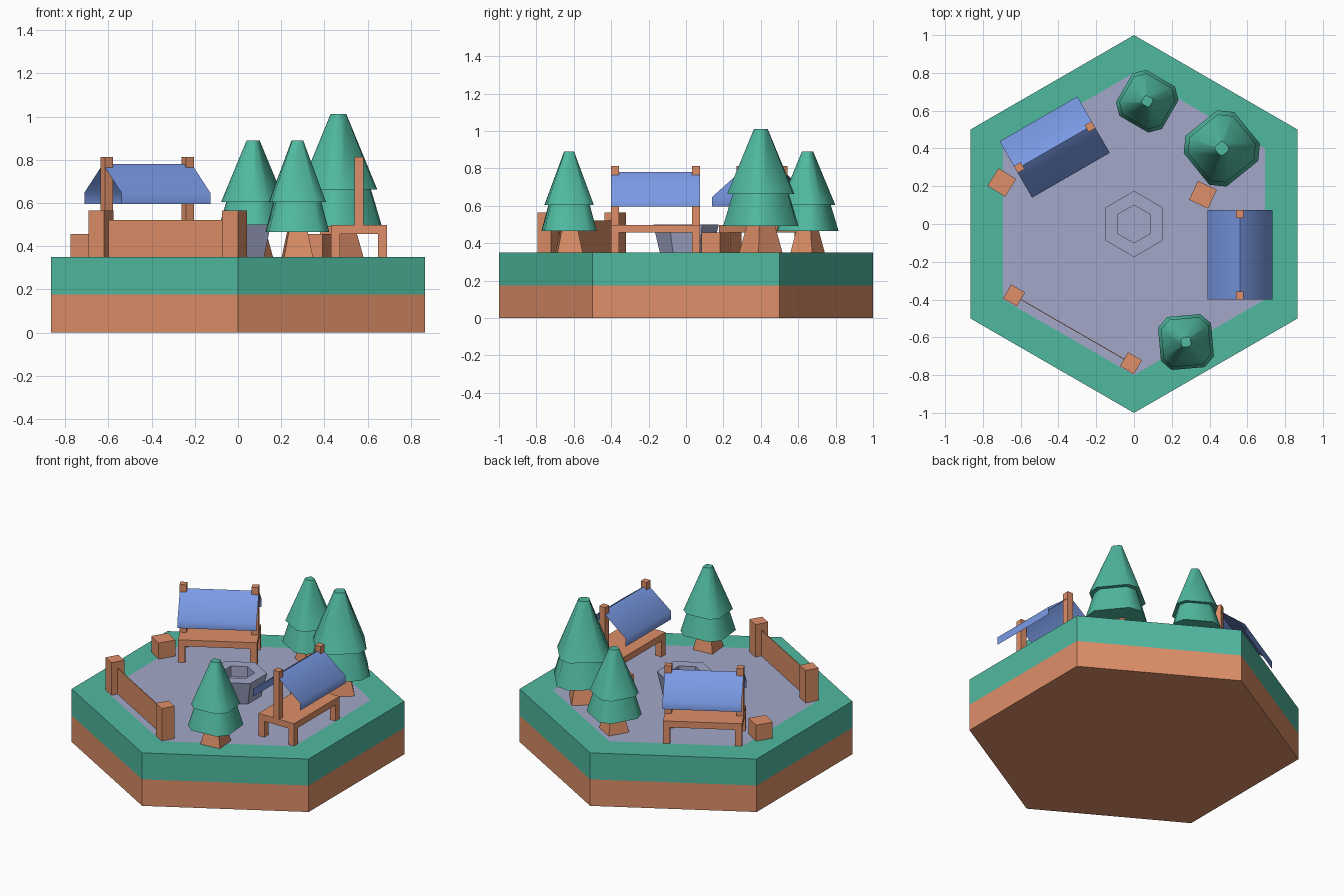
import bpy, bmesh
from math import radians, cos, sin
from mathutils import Matrix, Vector

cube = bpy.data.objects.get("Cube")
if cube:
    bpy.data.objects.remove(cube, do_unlink=True)

GROUND = 0.35


def make_material(name, rgb):
    def linear(c):
        c /= 255
        return c / 12.92 if c <= 0.04045 else ((c + 0.055) / 1.055) ** 2.4
    color = [linear(c) for c in rgb] + [1.0]
    mat = bpy.data.materials.new(name)
    mat.use_nodes = True
    mat.diffuse_color = color
    for node in mat.node_tree.nodes:
        if node.type == 'BSDF_PRINCIPLED':
            node.inputs["Base Color"].default_value = color
    return mat


GREEN = make_material("leaf green", (80, 185, 160))
BROWN = make_material("earth brown", (222, 143, 104))
BLUE = make_material("cloth blue", (122, 155, 230))
STONE = make_material("stone grey", (162, 167, 200))


def finish(name, bm, mats, place=Matrix(), smooth=None):
    bm.transform(place)
    mesh = bpy.data.meshes.new(name)
    bm.to_mesh(mesh)
    bm.free()
    for mat in mats:
        mesh.materials.append(mat)
    obj = bpy.data.objects.new(name, mesh)
    bpy.context.collection.objects.link(obj)
    if smooth:
        bpy.ops.object.select_all(action='DESELECT')
        obj.select_set(True)
        bpy.context.view_layer.objects.active = obj
        bpy.ops.object.shade_smooth_by_angle(angle=radians(smooth))
    return obj


def add_loft(bm, angles, rings):
    """Stack polygon rings of (radius, height), capped at both ends."""
    loops = [[bm.verts.new((r * cos(radians(a)), r * sin(radians(a)), z))
              for a in angles] for r, z in rings]
    n = len(angles)
    bands = []
    for low, high in zip(loops, loops[1:]):
        bands.append([bm.faces.new((low[i], low[(i + 1) % n], high[(i + 1) % n], high[i]))
                      for i in range(n)])
    bm.faces.new(loops[0][::-1])
    cap = bm.faces.new(loops[-1])
    return bands, cap


def add_box(bm, center, size):
    matrix = Matrix.Translation(center) @ Matrix.Diagonal((*size, 1))
    bmesh.ops.create_cube(bm, size=1, matrix=matrix)


def placed(x, y, turn=0, scale=1):
    return (Matrix.Translation((x, y, GROUND)) @ Matrix.Rotation(radians(turn), 4, 'Z')
            @ Matrix.Scale(scale, 4))


# Hexagonal ground tile: earth, grass rim and paved middle
hexagon = range(30, 390, 60)
bm = bmesh.new()
bands, cap = add_loft(bm, hexagon, [(1, 0), (1, GROUND / 2), (1, GROUND), (0.8, GROUND)])
for face in bands[1] + bands[2]:
    face.material_index = 1
cap.material_index = 2
finish("ground_tile", bm, [BROWN, GREEN, STONE])

# Stone well with a sunken middle
bm = bmesh.new()
add_loft(bm, hexagon, [(0.14, 0), (0.175, 0.15), (0.1, 0.15), (0.1, 0.08)])
finish("well", bm, [STONE], placed(0, 0))


# Market stalls: table on legs, two posts and an open cloth roof
def stall(label, place):
    half_x, half_y, beam = 0.13, 0.2375, 0.042
    end = half_y - beam / 2
    side = half_x - beam / 2
    bm = bmesh.new()
    add_box(bm, (0, 0, 0.127), (2 * half_x, 2 * half_y, beam))
    for sy in (-1, 1):
        add_box(bm, (0, sy * end, 0.305), (beam, beam, 0.315))
        for sx in (-1, 1):
            add_box(bm, (sx * side, sy * end, 0.053), (beam, beam, 0.106))
    finish(label + "_stall_table", bm, [BROWN], place)

    bm = bmesh.new()
    profile = [(-0.172, 0.245), (-0.172, 0.297), (0, 0.43), (0.172, 0.297), (0.172, 0.245)]
    rows = [[bm.verts.new((x, y, z)) for x, z in profile] for y in (-half_y, half_y)]
    for i in range(len(profile) - 1):
        bm.faces.new((rows[0][i], rows[0][i + 1], rows[1][i + 1], rows[1][i]))
    bmesh.ops.reverse_faces(bm, faces=bm.faces)
    bm.normal_update()
    if sum(f.normal.z for f in bm.faces) < 0:
        bmesh.ops.reverse_faces(bm, faces=bm.faces)
    finish(label + "_stall_roof", bm, [BLUE], place, smooth=60)


stall("left", placed(0.56, -0.1625))
stall("right", placed(-0.42, 0.407, -60))


# Trees: tapered trunk with two tiers of chamfered square foliage
def tree(label, place):
    bm = bmesh.new()
    add_loft(bm, range(0, 360, 90), [(0.095, 0), (0.06, 0.125)])
    finish(label + "_tree_trunk", bm, [BROWN], place)
    chamfered = [a + d for a in range(0, 360, 90) for d in (-13, 13)]
    bm = bmesh.new()
    add_loft(bm, chamfered, [(0.166, 0.115), (0.122, 0.262)])
    add_loft(bm, chamfered, [(0.148, 0.255), (0.03, 0.54)])
    finish(label + "_tree_foliage", bm, [GREEN], place, smooth=50)


tree("front", placed(0.275, -0.625, 50))
tree("back", placed(0.07, 0.65, 15))
tree("large", placed(0.465, 0.4, -6, 1.225))

# Fence: two posts joined by a thin panel
start, stop = Vector((-0.635, -0.378, 0)), Vector((-0.016, -0.737, 0))
for label, spot in (("right", start), ("left", stop)):
    bm = bmesh.new()
    add_box(bm, (0, 0, 0.107), (0.085, 0.085, 0.215))
    finish(label + "_fence_post", bm, [BROWN], placed(spot.x, spot.y, -30))
middle = (start + stop) / 2
bm = bmesh.new()
add_box(bm, (0, 0, 0.085), ((stop - start).length, 0.004, 0.17))
finish("fence_panel", bm, [BROWN], placed(middle.x, middle.y, -30))

# Wooden crates
for label, x, y, turn in (("right", -0.70, 0.22, -32), ("left", 0.365, 0.155, -25)):
    bm = bmesh.new()
    add_box(bm, (0, 0, 0.053), (0.11, 0.11, 0.106))
    finish(label + "_crate", bm, [BROWN], placed(x, y, turn))
